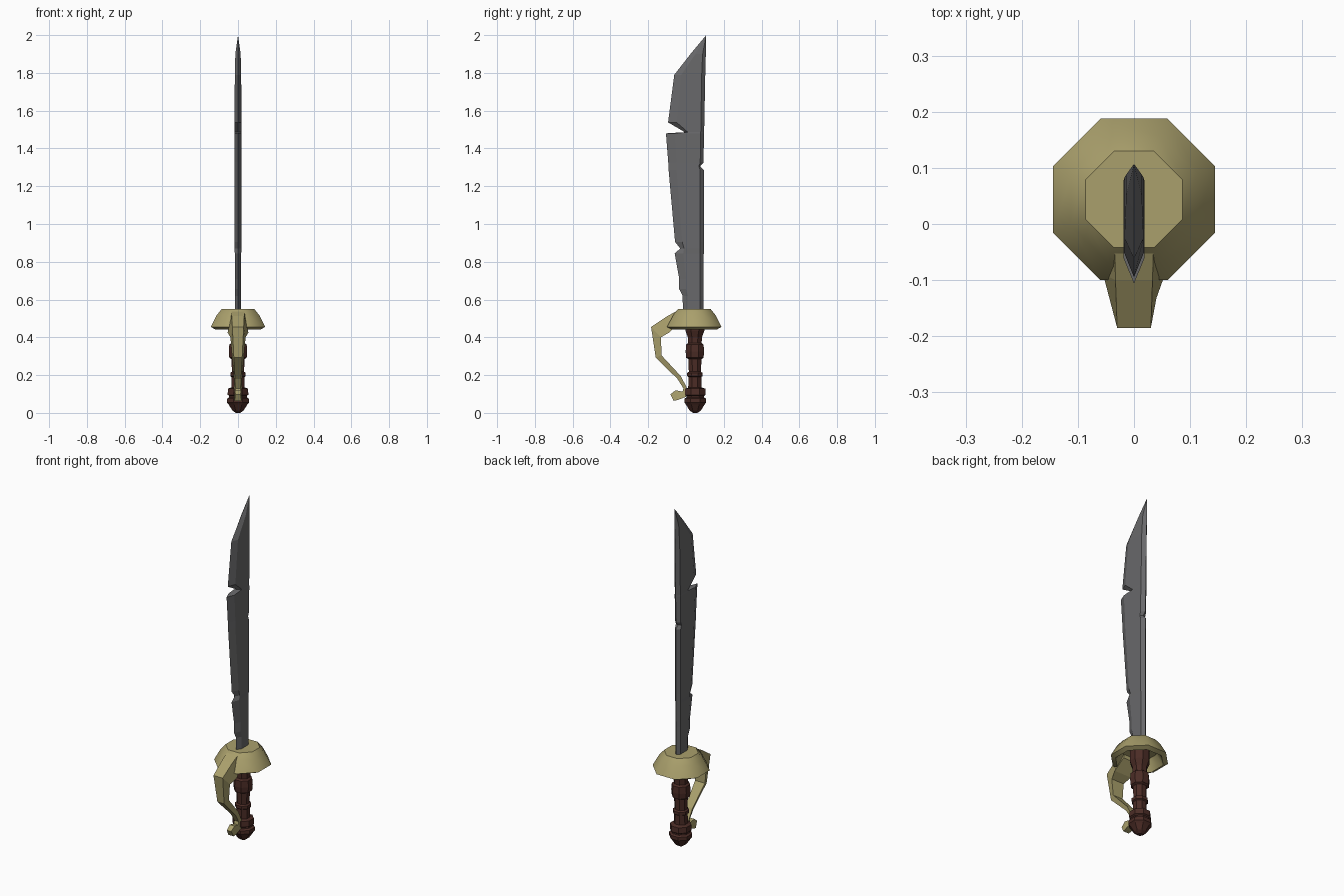
import bpy, bmesh, math

cube = bpy.data.objects.get("Cube")
if cube:
    bpy.data.objects.remove(cube, do_unlink=True)


def material(name, rgb):
    m = bpy.data.materials.new(name)
    m.use_nodes = True
    m.diffuse_color = (*rgb, 1)
    bsdf = next(n for n in m.node_tree.nodes if n.type == 'BSDF_PRINCIPLED')
    bsdf.inputs["Base Color"].default_value = (*rgb, 1)
    return m


STEEL = material("steel grey", (0.14, 0.14, 0.145))
BRASS = material("dull brass", (0.40, 0.35, 0.15))
LEATHER = material("dark red brown", (0.07, 0.025, 0.019))


def loft(name, rings, mat, smooth=None):
    """Skin a list of equally sized point rings and cap both ends."""
    bm = bmesh.new()
    rows = [[bm.verts.new(p) for p in ring] for ring in rings]
    n = len(rows[0])
    for a, b in zip(rows, rows[1:]):
        for i in range(n):
            j = (i + 1) % n
            bm.faces.new((a[i], a[j], b[j], b[i]))
    bm.faces.new(rows[0][::-1])
    bm.faces.new(rows[-1])
    bmesh.ops.remove_doubles(bm, verts=bm.verts, dist=1e-5)
    bmesh.ops.recalc_face_normals(bm, faces=bm.faces)
    mesh = bpy.data.meshes.new(name)
    bm.to_mesh(mesh)
    bm.free()
    mesh.materials.append(mat)
    obj = bpy.data.objects.new(name, mesh)
    bpy.context.collection.objects.link(obj)
    if smooth:
        bpy.ops.object.select_all(action='DESELECT')
        obj.select_set(True)
        bpy.context.view_layer.objects.active = obj
        bpy.ops.object.shade_smooth_by_angle(angle=math.radians(smooth))
    return obj


def octagon(half_width, z, cy):
    r = half_width / math.cos(math.pi / 8)
    return [(r * math.cos(math.pi / 8 + k * math.pi / 4),
             cy + r * math.sin(math.pi / 8 + k * math.pi / 4), z) for k in range(8)]


# Blade: height, cutting edge, front ridge, back ridge, spine, half thickness
blade_rows = [
    (0.53, -0.016, 0.010, 0.075, 0.092, 0.017),
    (0.62, -0.018, 0.010, 0.075, 0.093, 0.017),
    (0.655, -0.036, 0.000, 0.075, 0.093, 0.017),
    (0.71, -0.036, 0.000, 0.075, 0.093, 0.017),
    (0.845, -0.060, -0.015, 0.075, 0.094, 0.017),
    (0.87, -0.030, -0.010, 0.075, 0.094, 0.018),
    (0.905, -0.058, -0.020, 0.075, 0.094, 0.018),
    (1.285, -0.092, -0.050, 0.075, 0.095, 0.018),
    (1.305, -0.093, -0.050, 0.068, 0.075, 0.018),
    (1.325, -0.094, -0.050, 0.075, 0.092, 0.018),
    (1.480, -0.106, -0.060, 0.078, 0.096, 0.019),
    (1.486, -0.006, 0.010, 0.078, 0.096, 0.018),
    (1.538, -0.095, -0.050, 0.079, 0.097, 0.018),
    (1.79, -0.062, -0.025, 0.083, 0.102, 0.017),
    (1.90, 0.024, 0.050, 0.088, 0.105, 0.014),
    (2.00, 0.107, 0.107, 0.107, 0.107, 0.0),
]
loft("blade", [[(0, e, z), (w, f, z), (w, b, z), (0, s, z), (-w, b, z), (-w, f, z)]
               for z, e, f, b, s, w in blade_rows], STEEL)

# Hollow octagonal hand guard: half width, height
guard_profile = [(0.086, 0.55), (0.112, 0.518), (0.144, 0.455),
                 (0.120, 0.442), (0.085, 0.50), (0.03, 0.51)]
loft("hand_guard", [octagon(r, z, 0.044) for r, z in guard_profile], BRASS, 45)

# Knuckle bow: outer y, z, inner y, z, outer and inner half widths
bow_rows = [
    (-0.030, 0.549, -0.030, 0.480, 0.035, 0.045),
    (-0.100, 0.512, -0.090, 0.425, 0.033, 0.055),
    (-0.185, 0.455, -0.132, 0.400, 0.030, 0.040),
    (-0.160, 0.292, -0.130, 0.305, 0.022, 0.032),
    (-0.045, 0.180, -0.028, 0.195, 0.016, 0.023),
    (-0.014, 0.130, 0.004, 0.135, 0.014, 0.020),
    (-0.018, 0.112, 0.000, 0.085, 0.014, 0.020),
    (-0.055, 0.120, -0.045, 0.068, 0.016, 0.020),
    (-0.083, 0.098, -0.065, 0.064, 0.014, 0.018),
]
loft("knuckle_bow", [[(-wo, oy, oz), (wo, oy, oz), (wi, iy, iz), (-wi, iy, iz)]
                     for oy, oz, iy, iz, wo, wi in bow_rows], BRASS)

# Grip with raised bands: half width, height
grip_profile = [(0.036, 0.10), (0.034, 0.19), (0.041, 0.195), (0.041, 0.212),
                (0.032, 0.218), (0.035, 0.285), (0.046, 0.292), (0.049, 0.325),
                (0.046, 0.362), (0.036, 0.37), (0.037, 0.40), (0.050, 0.435),
                (0.050, 0.515)]
loft("grip", [octagon(r, z, 0.047) for r, z in grip_profile], LEATHER)

# Ringed pommel
pommel_profile = [(0.012, 0.0), (0.030, 0.013), (0.050, 0.045), (0.058, 0.055),
                  (0.058, 0.075), (0.047, 0.082), (0.047, 0.090), (0.055, 0.096),
                  (0.053, 0.128), (0.034, 0.135)]
loft("pommel", [octagon(r, z, 0.049) for r, z in pommel_profile], LEATHER)
